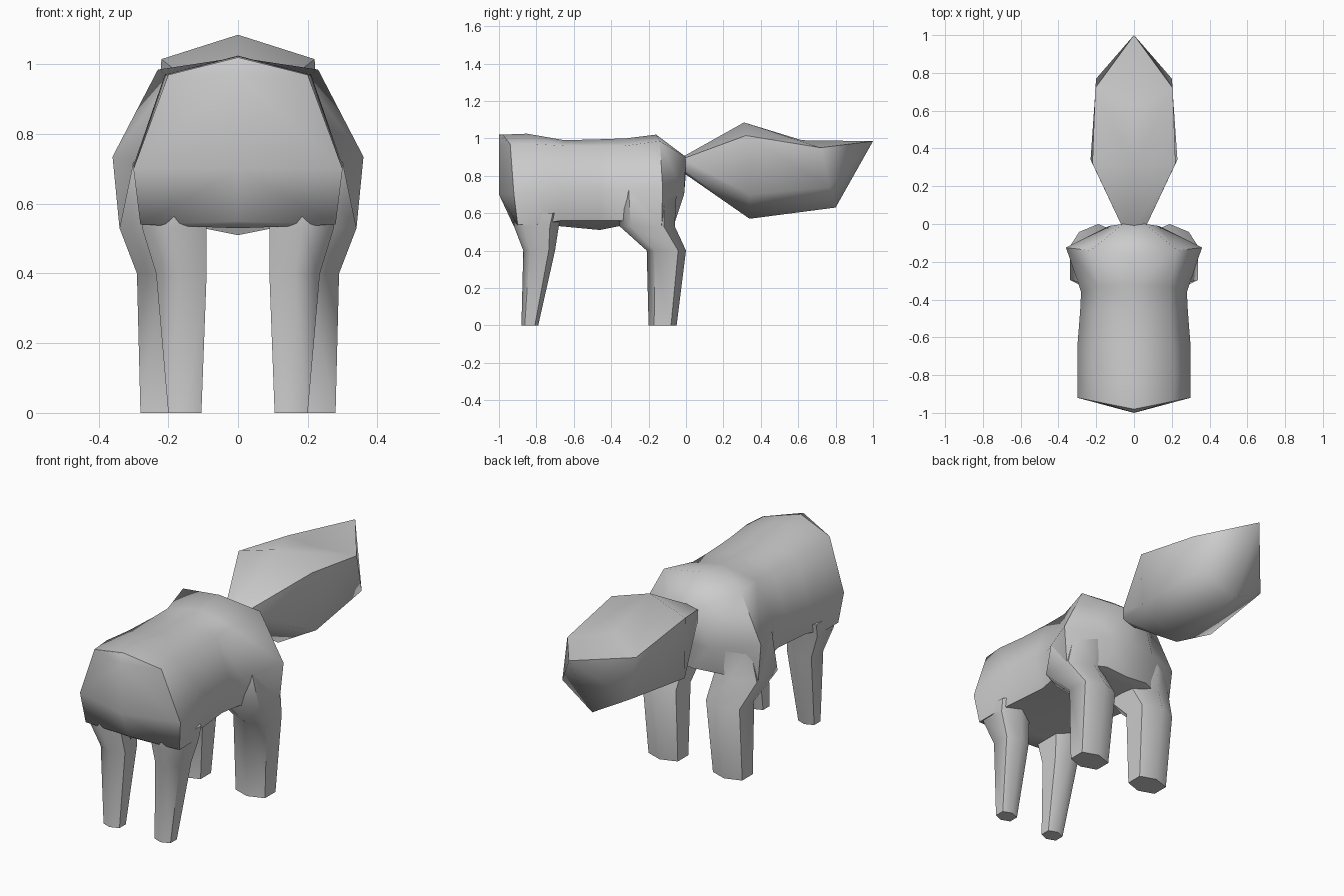
import bpy, bmesh


def loft(name, rows, closed=False, angle=1.05):
    """Skin the +x half through rows of points, then mirror it across x = 0."""
    bm = bmesh.new()
    grid = [[bm.verts.new(p) for p in row] for row in rows]
    n = len(rows[0])
    for a, b in zip(grid, grid[1:]):
        for i in range(n if closed else n - 1):
            j = (i + 1) % n
            bm.faces.new((a[i], a[j], b[j], b[i]))
    if closed:
        bm.faces.new(grid[0])
        bm.faces.new(grid[-1])
    bmesh.ops.remove_doubles(bm, verts=bm.verts[:], dist=0.0005)
    bmesh.ops.mirror(bm, geom=bm.verts[:] + bm.edges[:] + bm.faces[:],
                     axis='X', merge_dist=0.0005)
    bmesh.ops.recalc_face_normals(bm, faces=bm.faces[:])
    mesh = bpy.data.meshes.new(name)
    bm.to_mesh(mesh)
    bm.free()
    obj = bpy.data.objects.new(name, mesh)
    bpy.context.collection.objects.link(obj)
    bpy.ops.object.select_all(action='DESELECT')
    obj.select_set(True)
    bpy.context.view_layer.objects.active = obj
    bpy.ops.object.shade_smooth_by_angle(angle=angle)
    return obj


def section(z, x0, x1, y0, y1):
    """Six-sided leg section with blunt points facing front and back."""
    xc, d = (x0 + x1) / 2, (y1 - y0) * 0.2
    return [(xc, y0, z), (x1, y0 + d, z), (x1, y1 - d, z),
            (xc, y1, z), (x0, y1 - d, z), (x0, y0 + d, z)]


# Torso: each row runs from the spine over the flank to the belly
loft("torso", [
    [(0, -1, 1.02), (0, -1, 0.97), (0, -1, 0.70), (0, -0.93, 0.55), (0, -0.92, 0.53)],
    [(0, -0.98, 1.02), (0.20, -0.94, 0.97), (0.30, -0.92, 0.70), (0.28, -0.90, 0.54), (0, -0.90, 0.53)],
    [(0, -0.85, 1.025), (0.21, -0.82, 0.97), (0.30, -0.80, 0.70), (0.28, -0.80, 0.54), (0, -0.80, 0.53)],
    [(0, -0.65, 0.99), (0.20, -0.65, 0.96), (0.30, -0.65, 0.71), (0.25, -0.67, 0.56), (0, -0.67, 0.53)],
    [(0, -0.46, 0.995), (0.19, -0.46, 0.96), (0.285, -0.46, 0.72), (0.23, -0.46, 0.56), (0, -0.46, 0.51)],
    [(0, -0.32, 1.0), (0.19, -0.33, 0.96), (0.28, -0.36, 0.72), (0.25, -0.35, 0.56), (0, -0.36, 0.53)],
    [(0, -0.16, 1.02), (0.23, -0.14, 0.985), (0.36, -0.125, 0.735), (0.34, -0.13, 0.53), (0, -0.12, 0.53)],
    [(0, 0, 0.90), (0.06, 0, 0.90), (0.13, -0.01, 0.70), (0.13, -0.06, 0.55), (0, -0.06, 0.54)],
    [(0, 0, 0.90), (0, 0, 0.82), (0, -0.01, 0.70), (0, -0.06, 0.55), (0, -0.06, 0.54)],
])

# Front legs
loft("front_legs", [
    section(0.60, 0.09, 0.28, -0.92, -0.66),
    section(0.53, 0.09, 0.275, -0.92, -0.68),
    section(0.40, 0.09, 0.235, -0.87, -0.70),
    section(0, 0.105, 0.20, -0.88, -0.79),
], closed=True)

# Hind legs with thigh and hock
loft("hind_legs", [
    section(0.72, 0.09, 0.30, -0.37, -0.05),
    section(0.53, 0.09, 0.34, -0.355, -0.06),
    section(0.40, 0.09, 0.29, -0.21, 0),
    section(0, 0.105, 0.28, -0.20, -0.05),
], closed=True)

# Bushy tail, narrow at the root and pointed at the tip
loft("tail", [
    [(0, -0.02, 0.90), (0.06, -0.02, 0.89), (0.06, -0.02, 0.84), (0, -0.02, 0.82)],
    [(0, 0.31, 1.085), (0.22, 0.32, 1.015), (0.23, 0.34, 0.70), (0, 0.34, 0.57)],
    [(0, 0.62, 0.99), (0.205, 0.72, 0.95), (0.20, 0.77, 0.74), (0, 0.80, 0.63)],
    [(0, 1, 0.985)] * 4,
])
